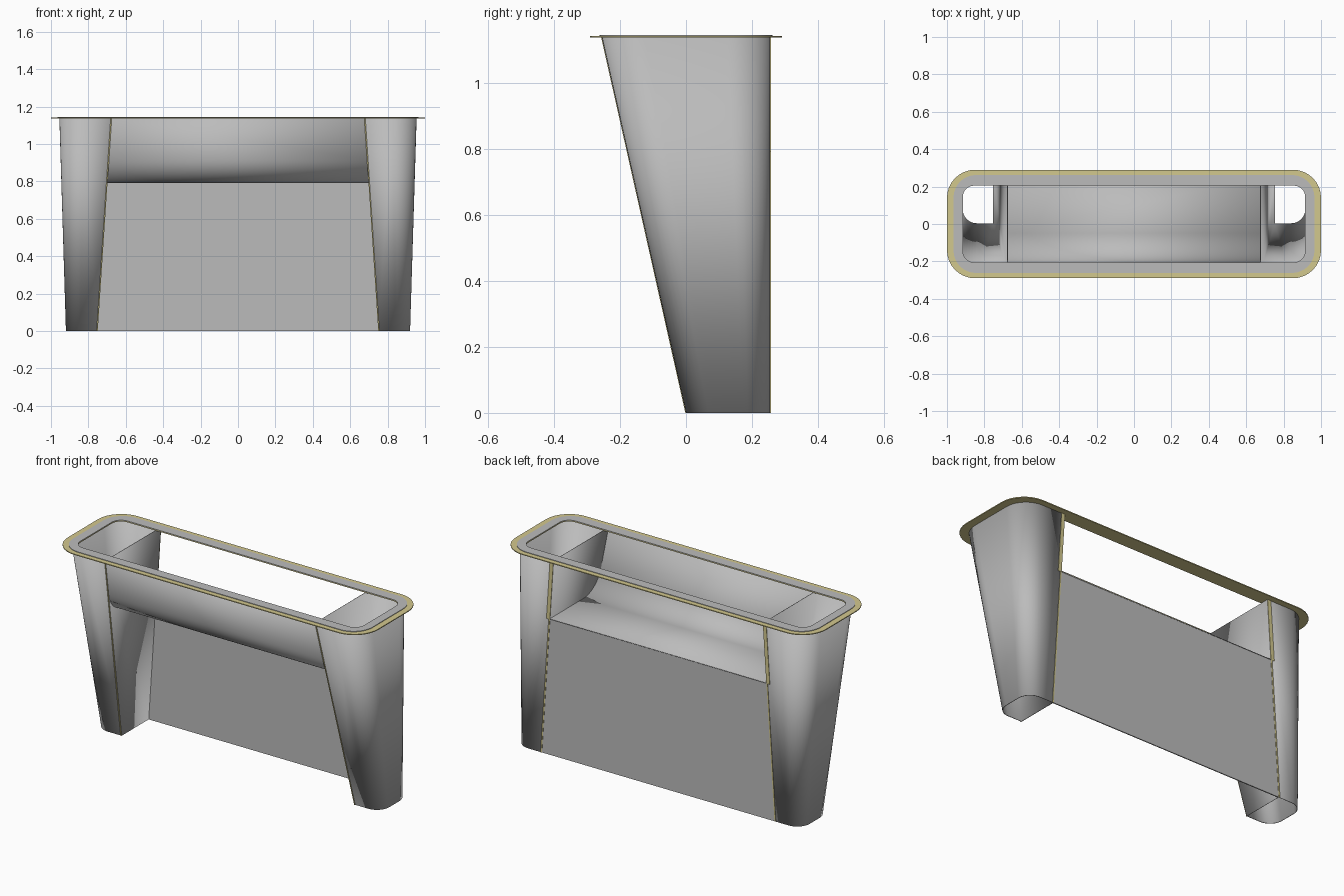
import bpy, bmesh, math

if "Cube" in bpy.data.objects:
    bpy.data.objects.remove(bpy.data.objects["Cube"], do_unlink=True)

H = 1.137        # height of the body under the rim
SHELF = 0.79     # height of the shelf
BACK = 0.255     # back plane


def material(name, rgb):
    m = bpy.data.materials.new(name)
    m.use_nodes = True
    color = (*rgb, 1)
    m.diffuse_color = color
    bsdf = m.node_tree.nodes["Principled BSDF"]
    bsdf.inputs["Base Color"].default_value = color
    bsdf.inputs["Roughness"].default_value = 0.7
    return m


GREY = material("light grey", (0.5, 0.5, 0.5))
SAND = material("sand yellow", (0.65, 0.58, 0.27))


def loft(name, loops, mat, closed=True, wrap=False, caps=False, thick=0):
    """Skin a row of point loops with quads."""
    bm = bmesh.new()
    rows = [[bm.verts.new(p) for p in loop] for loop in loops]
    n = len(rows[0])
    pairs = list(zip(rows, rows[1:])) + ([(rows[-1], rows[0])] if wrap else [])
    for a, b in pairs:
        for i in range(n if closed else n - 1):
            j = (i + 1) % n
            bm.faces.new((a[i], a[j], b[j], b[i]))
    if caps:
        bm.faces.new(rows[0])
        bm.faces.new(rows[-1])
    bmesh.ops.recalc_face_normals(bm, faces=bm.faces)
    mesh = bpy.data.meshes.new(name)
    bm.to_mesh(mesh)
    bm.free()
    mesh.materials.append(mat)
    ob = bpy.data.objects.new(name, mesh)
    bpy.context.collection.objects.link(ob)
    if thick:
        mod = ob.modifiers.new("sheet", "SOLIDIFY")
        mod.thickness = thick
        mod.offset = -1
    bpy.ops.object.select_all(action="DESELECT")
    ob.select_set(True)
    bpy.context.view_layer.objects.active = ob
    bpy.ops.object.shade_smooth_by_angle(angle=math.radians(35))
    return ob


def arc(cx, cy, r, start, end, steps=10):
    for k in range(steps + 1):
        a = math.radians(start + (end - start) * k / steps)
        yield cx + r * math.cos(a), cy + r * math.sin(a)


def rounded(w, d, r, z):
    pts = []
    for q, (sx, sy) in enumerate([(1, 1), (-1, 1), (-1, -1), (1, -1)]):
        pts += arc(sx * (w - r), sy * (d - r), r, 90 * q, 90 * q + 90, 8)
    return [(x, y, z) for x, y in pts]


def inner_x(z):
    return 0.75 - 0.075 * z / H


def outer_x(z):
    return 0.92 + 0.035 * z / H


def front_y(z):
    return -BACK * z / H


def leg_section(side, z):
    xi, xo, yf = inner_x(z), outer_x(z), front_y(z)
    r = 0.08 + 0.05 * z / H
    pts = [(xi, yf), *arc(xo - r, yf + r, r, -90, 0),
           *arc(xo - r, BACK - r, r, 0, 90), (xi, BACK)]
    return [(side * x, y, z) for x, y in pts]


def strip(name, side, z0, z1, width, y_at, depth):
    """Thin edging that follows the slanted inner edge of a leg."""
    loops = []
    for z in (z0, z1):
        x, y = inner_x(z), y_at(z)
        loops.append([(side * (x + a), y + b, z) for a, b in
                      ((0, 0), (width, 0), (width, depth), (0, depth))])
    loft(name, loops, SAND, caps=True)


# Hollow tapered legs with edging
for side, label in ((1, "left"), (-1, "right")):
    loft(label + "_leg", [leg_section(side, 0), leg_section(side, H)], GREY, thick=0.004)
    strip(label + "_front_edging", side, 0, H, 0.006, front_y, -0.002)
    strip(label + "_back_edging", side, 0, SHELF, 0.008, lambda z: BACK, 0.002)
    strip(label + "_upper_back_edging", side, SHELF, H, 0.022, lambda z: BACK, 0.002)

# Sloped front that curves into the shelf
lean = math.degrees(math.atan(BACK / H))
R = 0.16
cz = SHELF + R
cy = front_y(cz) + R / math.cos(math.radians(lean))
profile = [(front_y(H), H), *arc(cy, cz, R, 180 + lean, 270, 14), (BACK, SHELF)]
loft("curved_shelf", [[(s * inner_x(z), y, z) for y, z in profile] for s in (-1, 1)],
     GREY, closed=False, thick=0.004)


# Back wall in butted panels
def back_row(name, z0, z1, seams):
    cuts = [None, *seams, None]
    for i in range(len(cuts) - 1):
        loops = []
        for z in (z0, z1):
            a = -inner_x(z) if cuts[i] is None else cuts[i]
            b = inner_x(z) if cuts[i + 1] is None else cuts[i + 1]
            loops.append([(a, BACK - 0.006, z), (b, BACK - 0.006, z),
                          (b, BACK, z), (a, BACK, z)])
        loft(f"{name}_{i + 1}", loops, GREY, caps=True)


back_row("lower_back_panel", 0, 0.17, (-0.48, 0, 0.28))
back_row("upper_back_panel", 0.17, SHELF, (-0.28, 0, 0.47))


# Rim plate and its inlaid top band
def rim(name, outer, z0, z1, mat):
    hole = (0.915, 0.205, 0.06)
    loft(name, [rounded(*outer, z0), rounded(*outer, z1),
                rounded(*hole, z1), rounded(*hole, z0)], mat, wrap=True)


rim("rim_plate", (1.0, 0.29, 0.15), H, H + 0.005, SAND)
rim("rim_top_band", (0.965, 0.262, 0.12), H + 0.005, H + 0.008, GREY)
